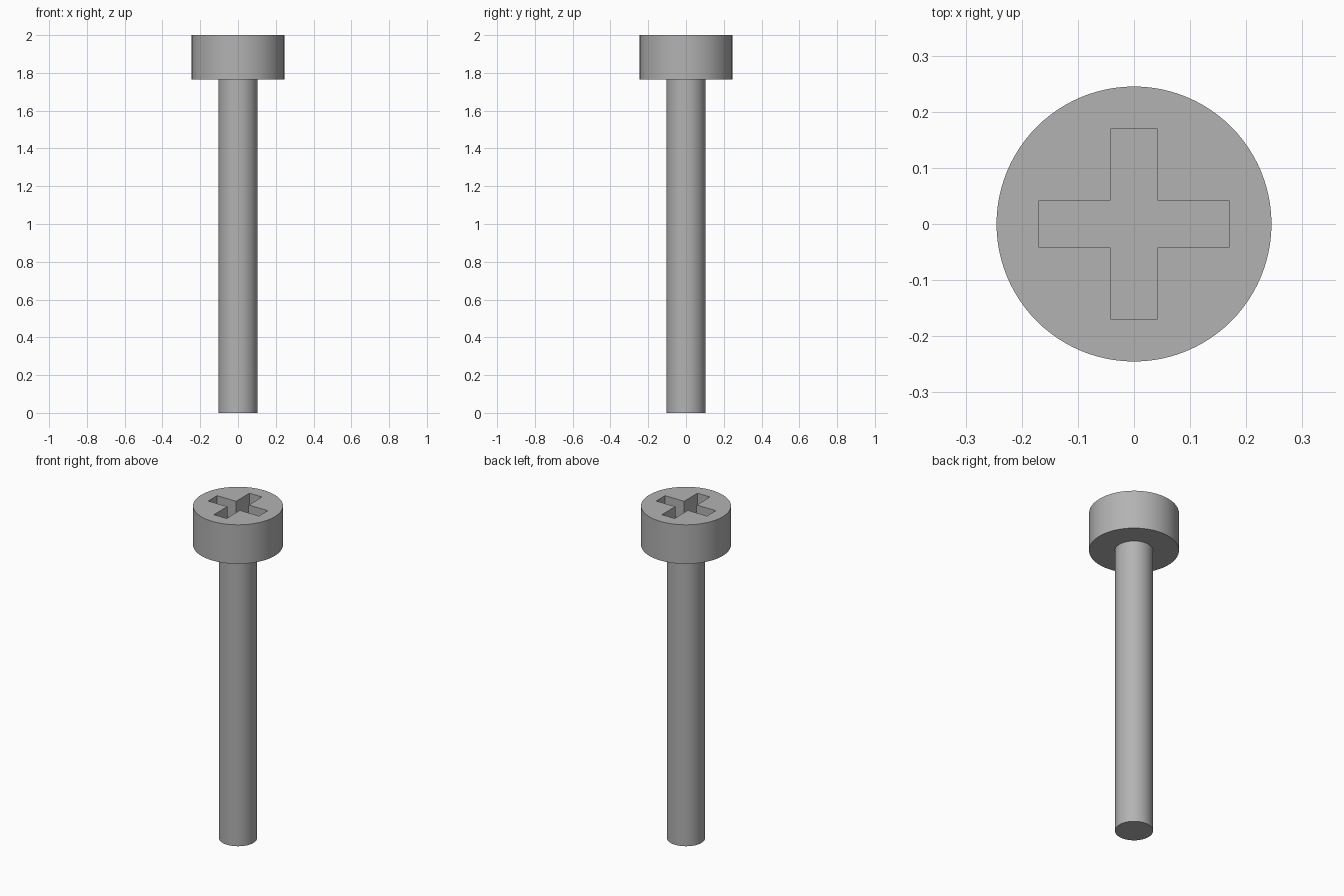
import bpy
import bmesh
import math

HEAD_RADIUS, HEAD_BOTTOM, TOP = 0.245, 1.765, 2.0
SHAFT_RADIUS = 0.104
SLOT_HALF_WIDTH, SLOT_REACH, SLOT_DEPTH = 0.042, 0.169, 0.11

cube = bpy.data.objects.get("Cube")
if cube:
    bpy.data.objects.remove(cube, do_unlink=True)

# Single plain metal colour
steel = bpy.data.materials.new("grey_steel")
steel.use_nodes = True
colour = (0.45, 0.45, 0.45, 1)
steel.diffuse_color = colour
steel.node_tree.nodes["Principled BSDF"].inputs["Base Color"].default_value = colour


def prism(name, outline, bottom, top):
    """Extrude a closed outline upwards into a solid."""
    bm = bmesh.new()
    base = bm.faces.new([bm.verts.new((x, y, bottom)) for x, y in outline])
    walls = bmesh.ops.extrude_face_region(bm, geom=[base], use_keep_orig=True)
    raised = [v for v in walls["geom"] if isinstance(v, bmesh.types.BMVert)]
    bmesh.ops.translate(bm, verts=raised, vec=(0, 0, top - bottom))
    bmesh.ops.recalc_face_normals(bm, faces=bm.faces)
    mesh = bpy.data.meshes.new(name)
    bm.to_mesh(mesh)
    bm.free()
    mesh.materials.append(steel)
    obj = bpy.data.objects.new(name, mesh)
    bpy.context.collection.objects.link(obj)
    return obj


def circle(radius, sides=96):
    angles = [math.tau * i / sides for i in range(sides)]
    return [(radius * math.cos(a), radius * math.sin(a)) for a in angles]


def smooth(obj):
    bpy.ops.object.select_all(action="DESELECT")
    obj.select_set(True)
    bpy.context.view_layer.objects.active = obj
    bpy.ops.object.shade_smooth_by_angle(angle=math.radians(30))


# Shaft and head
shaft = prism("shaft", circle(SHAFT_RADIUS), 0, HEAD_BOTTOM + 0.01)
head = prism("head", circle(HEAD_RADIUS), HEAD_BOTTOM, TOP)

# Cross-shaped driver recess, one arm corner turned four times
w, r = SLOT_HALF_WIDTH, SLOT_REACH
cross = []
for turn in range(4):
    c, s = [(1, 0), (0, 1), (-1, 0), (0, -1)][turn]
    cross += [(c * x - s * y, s * x + c * y) for x, y in ((r, -w), (r, w), (w, w))]
cutter = prism("recess_cutter", cross, TOP - SLOT_DEPTH, TOP + 0.1)

recess = head.modifiers.new("driver_recess", "BOOLEAN")
recess.operation = "DIFFERENCE"
recess.solver = "EXACT"
recess.object = cutter
bpy.context.view_layer.objects.active = head
bpy.ops.object.modifier_apply(modifier=recess.name)
bpy.data.objects.remove(cutter, do_unlink=True)

for part in (shaft, head):
    smooth(part)
